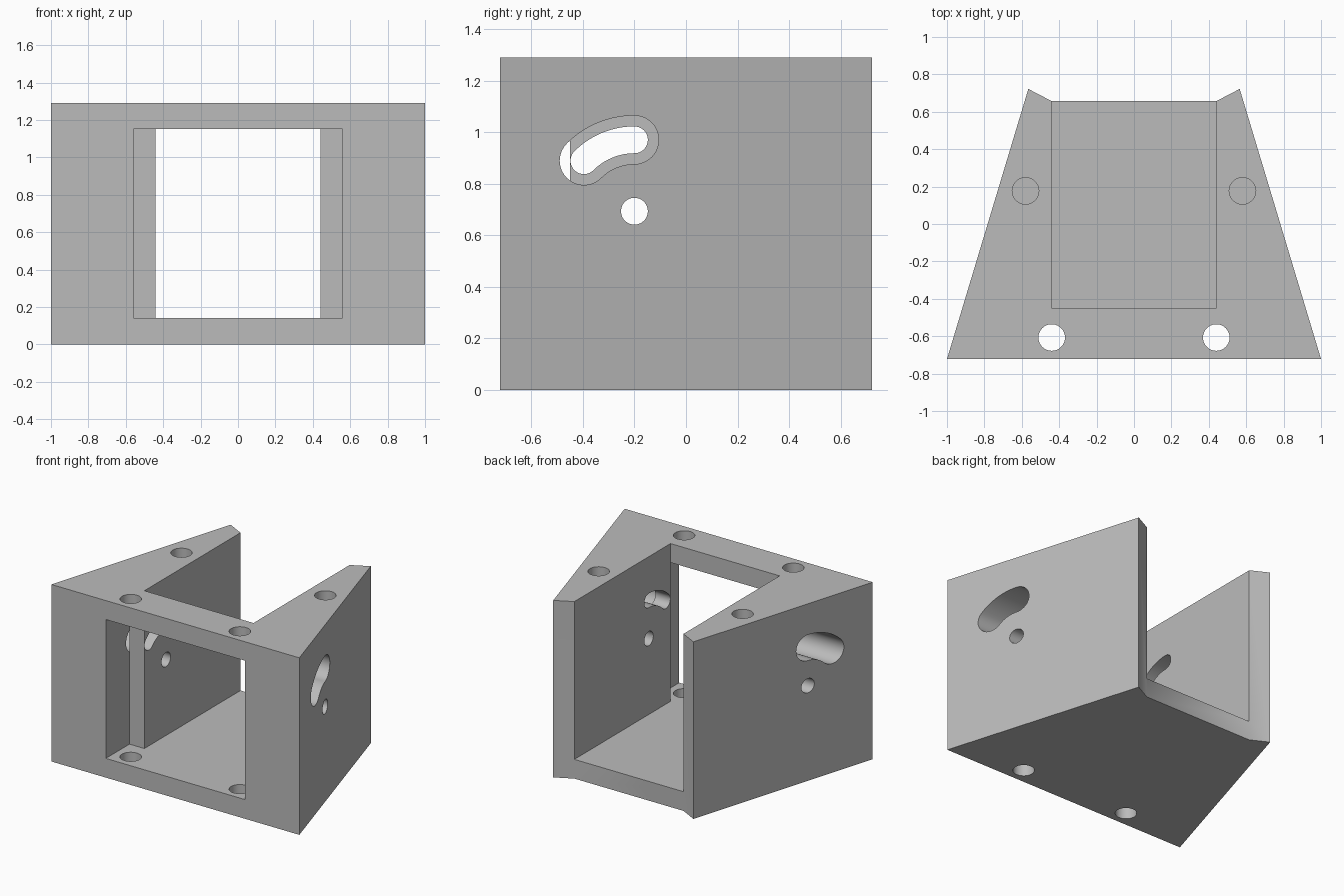
import bpy, bmesh, math

cube = bpy.data.objects.get("Cube")
if cube:
    bpy.data.objects.remove(cube, do_unlink=True)

HEIGHT, FLOOR, WALL_X, POCKET_X, FRONT, INNER = 1.29, 0.14, 0.44, 0.56, -0.722, -0.45

grey = bpy.data.materials.new("plain grey")
grey.use_nodes = True
grey.diffuse_color = (0.5, 0.5, 0.5, 1)
grey.node_tree.nodes["Principled BSDF"].inputs["Base Color"].default_value = (0.5, 0.5, 0.5, 1)


def prism(name, outline, lo, hi, axis="z"):
    """Extrude a 2D outline along z (outline in x, y) or along x (outline in y, z)."""
    place = (lambda u, v, t: (u, v, t)) if axis == "z" else (lambda u, v, t: (t, u, v))
    bm = bmesh.new()
    a = [bm.verts.new(place(u, v, lo)) for u, v in outline]
    b = [bm.verts.new(place(u, v, hi)) for u, v in outline]
    bm.faces.new(a)
    bm.faces.new(b)
    n = len(a)
    for i in range(n):
        j = (i + 1) % n
        bm.faces.new((a[i], a[j], b[j], b[i]))
    bmesh.ops.recalc_face_normals(bm, faces=bm.faces)
    mesh = bpy.data.meshes.new(name)
    bm.to_mesh(mesh)
    bm.free()
    mesh.materials.append(grey)
    obj = bpy.data.objects.new(name, mesh)
    bpy.context.collection.objects.link(obj)
    return obj


def arc(cx, cy, r, start, end, steps):
    angles = [math.radians(start + (end - start) * i / steps) for i in range(steps + 1)]
    return [(cx + r * math.cos(a), cy + r * math.sin(a)) for a in angles]


def circle(cx, cy, r):
    return arc(cx, cy, r, 0, 360, 48)[:-1]


def rect(x0, x1, y0, y1):
    return [(x0, y0), (x1, y0), (x1, y1), (x0, y1)]


# Pivot position on the side walls, in y and z
PY, PZ, SWING = -0.2, 0.693, 0.277


def curved_slot(half_width):
    """Slot with round ends that swings 45 degrees about the pivot."""
    s = math.sqrt(0.5) * SWING
    outer = arc(PY, PZ, SWING + half_width, 90, 135, 16)
    far_end = arc(PY - s, PZ + s, half_width, 135, 315, 20)
    inner = arc(PY, PZ, SWING - half_width, 135, 90, 16)
    near_end = arc(PY, PZ + SWING, half_width, -90, 90, 20)
    return outer + far_end[1:] + inner[1:] + near_end[1:-1]


# Tapered body with two slanted rear lips
half = [(1, FRONT), (0.565, 0.722), (WALL_X, 0.657)]
body = prism("bracket_body", half + [(-x, y) for x, y in reversed(half)], 0, HEIGHT)

# Front window, open-topped channel
cutters = [
    prism("window_cutter", rect(-POCKET_X, POCKET_X, -1, INNER), FLOOR, 1.152),
    prism("channel_cutter", rect(-WALL_X, WALL_X, INNER, 1), FLOOR, 2),
    prism("pivot_cutter", circle(PY, PZ, 0.052), -2, 2, "x"),
    prism("slot_cutter", curved_slot(0.052), -2, 2, "x"),
]
# Screw holes and slot recesses on both sides
for side in (-1, 1):
    lo, hi = sorted((side * POCKET_X, side * 2))
    cutters += [
        prism("recess_cutter", curved_slot(0.094), lo, hi, "x"),
        prism("front_hole_cutter", circle(side * WALL_X, -0.607, 0.071), -1, 2),
        prism("wall_hole_cutter", circle(side * 0.58, 0.177, 0.071), HEIGHT - 0.3, 2),
    ]

for cutter in cutters:
    cutter.hide_render = True
    mod = body.modifiers.new(cutter.name, "BOOLEAN")
    mod.operation = "DIFFERENCE"
    mod.solver = "EXACT"
    mod.object = cutter

# Bake the cuts and drop the cutters
depsgraph = bpy.context.evaluated_depsgraph_get()
result = bpy.data.meshes.new_from_object(body.evaluated_get(depsgraph))
body.modifiers.clear()
body.data = result
for cutter in cutters:
    bpy.data.objects.remove(cutter, do_unlink=True)

bpy.ops.object.select_all(action="DESELECT")
body.select_set(True)
bpy.context.view_layer.objects.active = body
bpy.ops.object.shade_smooth_by_angle(angle=math.radians(30))
